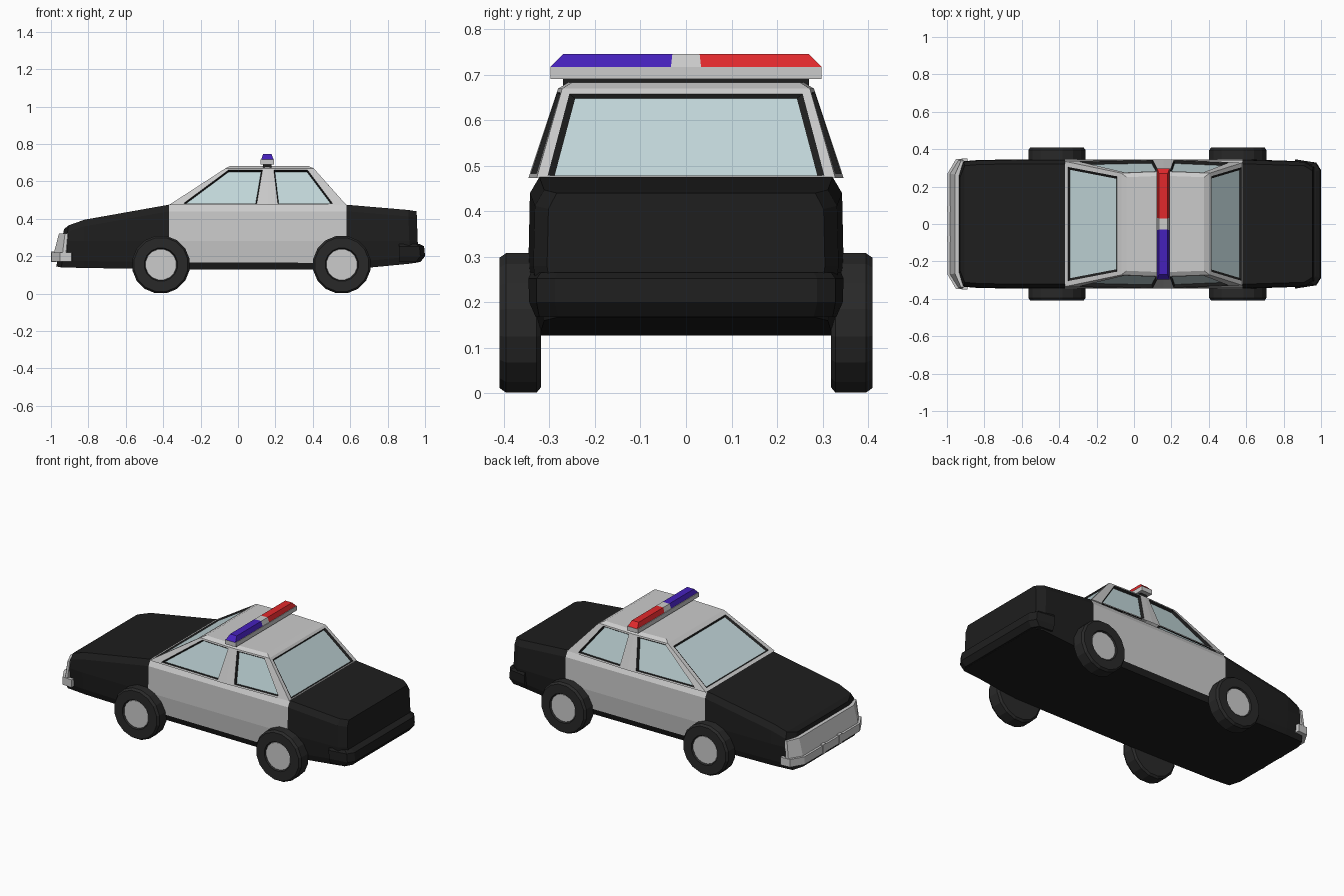
import bpy, bmesh, math
from mathutils import Vector

if "Cube" in bpy.data.objects:
    bpy.data.objects.remove(bpy.data.objects["Cube"])


def material(name, color):
    m = bpy.data.materials.new(name)
    m.diffuse_color = (*color, 1)
    m.use_nodes = True
    m.node_tree.nodes["Principled BSDF"].inputs["Base Color"].default_value = m.diffuse_color
    return m


BLACK = material("black_paint", (0.013, 0.013, 0.013))
GREY = material("grey_paint", (0.6, 0.6, 0.6))
GLASS = material("window_glass", (0.54, 0.68, 0.70))
RUBBER = material("rubber", (0.022, 0.022, 0.022))
BLUE = material("blue_lens", (0.06, 0.015, 0.5))
RED = material("red_lens", (0.75, 0.022, 0.025))


def finish(name, bm, mats):
    bmesh.ops.remove_doubles(bm, verts=bm.verts, dist=0.0001)
    bmesh.ops.recalc_face_normals(bm, faces=bm.faces)
    me = bpy.data.meshes.new(name)
    bm.to_mesh(me)
    bm.free()
    for m in mats:
        me.materials.append(m)
    ob = bpy.data.objects.new(name, me)
    bpy.context.collection.objects.link(ob)
    return ob


def loft(name, rings, mats, slot=lambda i, j: 0):
    """Skin a list of closed rings and cap both ends."""
    bm = bmesh.new()
    vs = [[bm.verts.new(p) for p in r] for r in rings]
    n = len(vs[0])
    for i in range(len(vs) - 1):
        for j in range(n):
            k = (j + 1) % n
            f = bm.faces.new((vs[i][j], vs[i][k], vs[i + 1][k], vs[i + 1][j]))
            f.material_index = slot(i, j)
    bm.faces.new(vs[0])
    bm.faces.new(vs[-1])
    return finish(name, bm, mats)


def plan(half, z):
    """Mirror a half outline across y = 0 at height z."""
    return [(x, -y, z) for x, y in half] + [(x, y, z) for x, y in reversed(half)]


def box(name, x0, x1, y0, y1, z0, z1, mat, tx=0, ty0=0, ty1=0):
    rings = [[(x0 + a, y0 + b, z), (x1 - a, y0 + b, z), (x1 - a, y1 - c, z), (x0 + a, y1 - c, z)]
             for z, a, b, c in ((z0, 0, 0, 0), (z1, tx, ty0, ty1))]
    return loft(name, rings, [mat])


# Lower body: cross-sections from nose to tail
def section(xb, xt, zb, zt, w):
    half = [(0.93, zb), (0.965, zb + 0.037), (1, 0.28), (0.99, zt - 0.035), (0.93, zt)]
    pts = [(xb + (xt - xb) * (z - zb) / (zt - zb), -w * f, z) for f, z in half]
    return pts + [(x, -y, z) for x, y, z in reversed(pts)]


stations = [(-0.972, -0.93, 0.145, 0.345, 0.268), (-0.945, -0.905, 0.14, 0.365, 0.335),
            (-0.82, -0.82, 0.137, 0.395, 0.343), (-0.37, -0.37, 0.13, 0.475, 0.346),
            (0.58, 0.58, 0.127, 0.475, 0.346), (0.92, 0.91, 0.16, 0.447, 0.335),
            (0.965, 0.955, 0.167, 0.44, 0.305)]
loft("body", [section(*s) for s in stations], [BLACK, GREY],
     lambda i, j: 1 if i == 3 and 1 <= j <= 7 else 0)

# Cabin: pillars and roof with recessed windows
bm = bmesh.new()
CENTER = Vector((0.13, 0, 0.5))


def face(pts, slot):
    bm.faces.new([bm.verts.new(p) for p in pts]).material_index = slot


def window(quad, u0, u1, v0, v1, depth=0.016):
    a, b, c, d = [Vector(p) for p in quad]
    at = lambda u, v: a.lerp(b, u).lerp(d.lerp(c, u), v)
    inner = [at(u0, v0), at(u1, v0), at(u1, v1), at(u0, v1)]
    normal = (b - a).cross(d - a).normalized()
    mid = sum(inner, Vector()) / 4
    if normal.dot(mid - CENTER) < 0:
        normal.negate()
    glass = [p.lerp(mid, 0.05) - normal * depth for p in inner]
    outer = [a, b, c, d]
    for i in range(4):
        k = (i + 1) % 4
        face((outer[i], outer[k], inner[k], inner[i]), 0)
        face((inner[i], inner[k], glass[k], glass[i]), 1)
    face(glass, 2)


base = [(-0.37, 0.335), (0.157, 0.346), (0.58, 0.328)]
rail = [(-0.068, 0.272), (0.157, 0.281), (0.405, 0.272)]
roof = [(-0.04, 0.25), (0.157, 0.258), (0.375, 0.25)]
ZB, ZR, ZT = 0.473, 0.669, 0.683
for s in (-1, 1):
    B, R, T = [[(x, s * y, z) for x, y in row]
               for row, z in ((base, ZB), (rail, ZR), (roof, ZT))]
    window((B[0], B[1], R[1], R[0]), 0.127, 0.89, 0.05, 0.955)
    window((B[1], B[2], R[2], R[1]), 0.135, 0.84, 0.05, 0.955)
    for i in (0, 1):
        face((R[i], R[i + 1], T[i + 1], T[i]), 0)
for i, u, v0, v1 in ((0, 0.04, 0.06, 0.92), (2, 0.035, 0.03, 0.94)):
    (xb, yb), (xr, yr), (xt, yt) = base[i], rail[i], roof[i]
    window(((xb, -yb, ZB), (xb, yb, ZB), (xr, yr, ZR), (xr, -yr, ZR)), u, 1 - u, v0, v1, 0.008)
    face(((xr, -yr, ZR), (xr, yr, ZR), (xt, yt, ZT), (xt, -yt, ZT)), 0)
face(plan(roof, ZT), 0)
finish("cabin", bm, [GREY, BLACK, GLASS])

# Nose: headlight panel, bumper and bumper guards
loft("headlight_panel", [plan([(-0.985, 0.268), (-0.938, 0.343), (-0.92, 0.345), (-0.90, 0.25)], 0.215),
                         plan([(-0.957, 0.265), (-0.925, 0.338), (-0.91, 0.338), (-0.88, 0.25)], 0.322)], [GREY])
loft("front_bumper", [plan([(-0.997, 0.27), (-0.952, 0.347), (-0.89, 0.351), (-0.88, 0.25)], z)
                      for z in (0.172, 0.22)], [GREY])
for s in (-1, 1):
    box("bumper_guard", -1.0, -0.97, s * 0.08 - 0.015, s * 0.08 + 0.015, 0.168, 0.226, GREY)

# Rear bumper
loft("rear_bumper", [plan([(0.86, 0.33), (0.95, 0.322), (0.975, 0.28)], 0.168),
                     plan([(0.86, 0.344), (0.975, 0.328), (1.0, 0.288)], 0.20),
                     plan([(0.86, 0.346), (0.97, 0.328), (0.995, 0.288)], 0.252),
                     plan([(0.86, 0.34), (0.95, 0.318), (0.97, 0.28)], 0.266)], [BLACK])

# Wheels: lathed tyres with hub discs
def ring(x, r, y, n=16):
    return [(x + r * math.cos(math.tau * (k + 0.5) / n), y,
             0.155 + r * math.sin(math.tau * (k + 0.5) / n)) for k in range(n)]


TYRE = [(0.144, 0.318), (0.156, 0.328), (0.156, 0.395), (0.146, 0.409), (0.09, 0.409), (0.084, 0.396)]
for end, x in (("front", -0.412), ("rear", 0.555)):
    for side, s in (("right", -1), ("left", 1)):
        loft(f"{end}_{side}_tyre", [ring(x, r, s * y) for r, y in TYRE], [RUBBER])
        loft(f"{end}_{side}_hub", [ring(x, 0.085, s * 0.39), ring(x, 0.083, s * 0.402)], [GREY])

# Roof light bar
box("light_bar_mount", 0.135, 0.18, -0.27, 0.27, 0.675, 0.692, BLACK)
box("light_bar_base", 0.12, 0.193, -0.297, 0.297, 0.69, 0.717, GREY)
box("light_bar_center", 0.124, 0.19, -0.033, 0.033, 0.717, 0.745, GREY, 0.01, 0.003, 0.003)
box("blue_light", 0.124, 0.19, -0.297, -0.033, 0.717, 0.745, BLUE, 0.01, 0.028, -0.003)
box("red_light", 0.124, 0.19, 0.033, 0.297, 0.717, 0.745, RED, 0.01, -0.003, 0.028)
